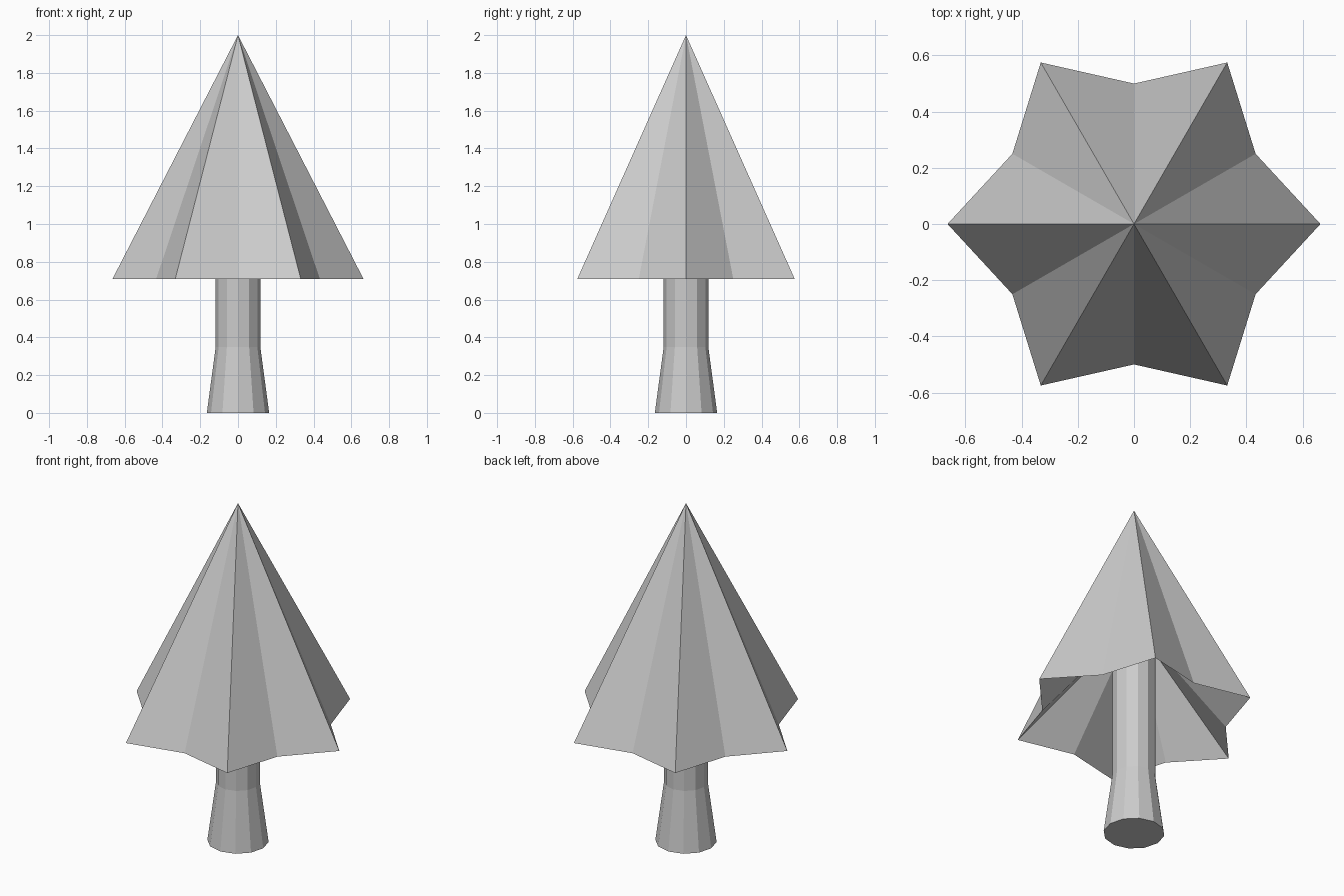
import bpy, bmesh
from math import cos, sin, pi

if "Cube" in bpy.data.objects:
    bpy.data.objects.remove(bpy.data.objects["Cube"])

N = 12


def ring(bm, z, radii):
    """Twelve vertices at height z, cycling through the given radii."""
    return [bm.verts.new((radii[i % len(radii)] * cos(2 * pi * i / N),
                          radii[i % len(radii)] * sin(2 * pi * i / N), z))
            for i in range(N)]


def bridge(bm, a, b):
    for i in range(N):
        j = (i + 1) % N
        bm.faces.new((a[i], a[j], b[j], b[i]))


def fan(bm, a, z):
    tip = bm.verts.new((0, 0, z))
    for i in range(N):
        bm.faces.new((a[i], a[(i + 1) % N], tip))


def finish(bm, name):
    bmesh.ops.recalc_face_normals(bm, faces=bm.faces)
    mesh = bpy.data.meshes.new(name)
    bm.to_mesh(mesh)
    bm.free()
    bpy.context.collection.objects.link(bpy.data.objects.new(name, mesh))


# Trunk: flared foot, straight shaft up into the canopy
bm = bmesh.new()
rings = [ring(bm, z, [r]) for z, r in ((0, 0.165), (0.35, 0.118), (1.19, 0.118))]
for lower, upper in zip(rings, rings[1:]):
    bridge(bm, lower, upper)
bm.faces.new(rings[0])
bm.faces.new(rings[-1])
finish(bm, "trunk")

# Canopy: six-pointed star cone with a hollow underside
bm = bmesh.new()
rim = ring(bm, 0.71, [0.664, 0.5])
fan(bm, rim, 2.0)
fan(bm, rim, 1.3)
finish(bm, "canopy")
